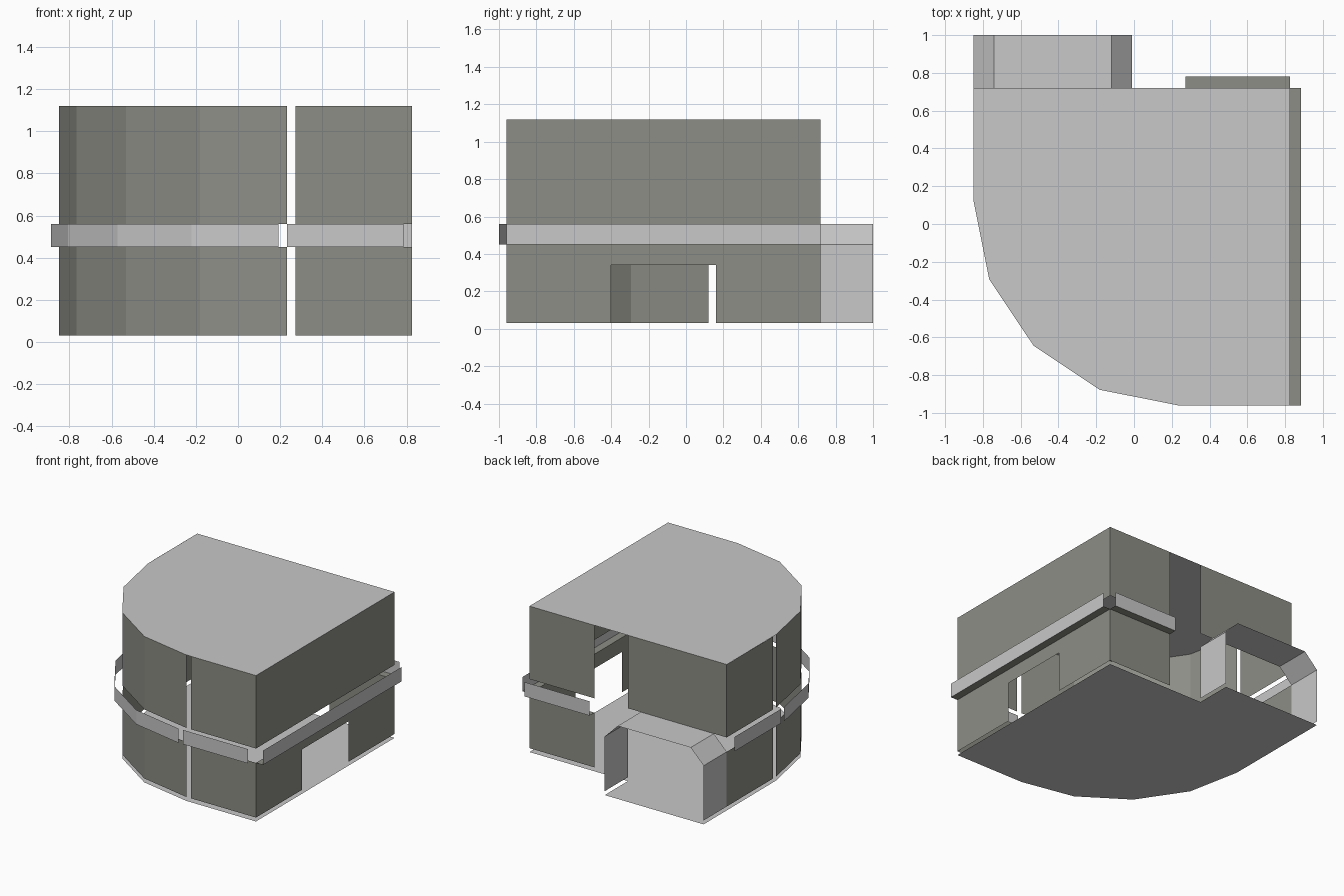
import bpy, math

if "Cube" in bpy.data.objects:
    bpy.data.objects.remove(bpy.data.objects["Cube"])

def material(name, rgb):
    m = bpy.data.materials.new(name)
    m.diffuse_color = (*rgb, 1.0)
    m.use_nodes = True
    m.node_tree.nodes["Principled BSDF"].inputs["Base Color"].default_value = m.diffuse_color
    return m

LIGHT = material("light_grey", (0.58, 0.58, 0.58))
DARK = material("olive_grey", (0.27, 0.27, 0.24))

# Key heights
Z0, Z1, Z2, Z3 = 0.03, 0.45, 0.56, 1.12
# Plan limits and rounded corner
XL, XR, YF, YB = -0.85, 0.825, -0.96, 0.72
CX, CY, R = 0.233, 0.12, 1.082
SLIT = 0.04


def sheet(name, verts, faces, mat):
    me = bpy.data.meshes.new(name)
    me.from_pydata(verts, [], faces)
    me.materials.append(mat)
    me.update()
    ob = bpy.data.objects.new(name, me)
    bpy.context.collection.objects.link(ob)
    return ob


def upright(name, path, z_lo, z_hi, mat):
    """Vertical sheet along a plan path (counter-clockwise faces outward)."""
    n = len(path)
    verts = [(x, y, z) for z in (z_lo, z_hi) for x, y in path]
    return sheet(name, verts, [(i, i + 1, n + i + 1, n + i) for i in range(n - 1)], mat)


def flat(name, outline, z, mat, up=True):
    f = list(range(len(outline)))
    return sheet(name, [(x, y, z) for x, y in outline], [f if up else f[::-1]], mat)


# Rounded corner in four flat segments, from the left side to the front
curve = [(CX - R * math.cos(math.radians(22.5 * i)),
          CY - (CY - YF) * math.sin(math.radians(22.5 * i))) for i in range(5)]

# Floor (with annex bay) and roof
body = curve + [(XR, YF), (XR, YB)]
AX0, AX1, AY = XL, -0.01, 1.0
flat("floor", body + [(AX1, YB), (AX1, AY), (AX0, AY)], 0.0, LIGHT, up=False)
flat("roof", body + [(XL, YB)], Z3, LIGHT)

# Walls in two tiers, split by the viewing slot; shifted shields on left and front
walls = {
    "curved": curve,
    "front": [(CX + SLIT, YF), (XR, YF)],
    "left": [(XL, YB), (XL, CY + SLIT)],
}
for part, path in walls.items():
    upright(part + "_lower_wall", path, Z0, Z1, DARK)
    upright(part + "_upper_wall", path, Z2, Z3, DARK)
    upright(part + "_shield", [(x - 0.04, y - 0.04) for x, y in path], Z1, Z2, LIGHT)

# Right wall with a low doorway
D0, D1, DZ = -0.40, 0.16, 0.34
upright("right_upper_wall", [(XR, YF), (XR, YB)], Z2, Z3, DARK)
prof = [(YF, Z0), (D0, Z0), (D0, DZ), (D1, DZ), (D1, Z0), (YB, Z0), (YB, Z1),
        (D1, Z1), (D0, Z1), (YF, Z1)]
sheet("right_lower_wall", [(XR, y, z) for y, z in prof],
      [(0, 1, 2, 8, 9), (2, 3, 7, 8), (3, 4, 5, 6, 7)], DARK)

# Back walls: right part in two tiers, left part only above the annex
BX = CX + SLIT
upright("back_right_lower_wall", [(XR, YB), (BX, YB)], Z0, Z1, DARK)
upright("back_right_upper_wall", [(XR, YB), (BX, YB)], Z2, Z3, DARK)
upright("back_left_upper_wall", [(AX1, YB), (XL, YB)], Z2, Z3, DARK)

# Right and back shields stand on ledges
P = 0.06
upright("right_shield", [(XR + P, YF), (XR + P, YB)], Z1, Z2, LIGHT)
flat("right_ledge", [(XR, YF), (XR + P, YF), (XR + P, YB), (XR, YB)], Z1, DARK, up=False)
upright("back_shield", [(XR, YB + P), (BX, YB + P)], Z1, Z2, LIGHT)
flat("back_ledge", [(BX, YB), (XR, YB), (XR, YB + P), (BX, YB + P)], Z1, DARK, up=False)

# Annex: open-ended tunnel with chamfered top
C = 0.11
arch = [(AX0, Z0), (AX0, Z1), (AX0 + C, Z2), (AX1 - C, Z2), (AX1, Z1), (AX1, Z0)]
n = len(arch)
sheet("annex_tunnel", [(x, y, z) for y in (YB, AY) for x, z in arch],
      [(i, n + i, n + i + 1, i + 1) for i in range(n - 1)], LIGHT)
